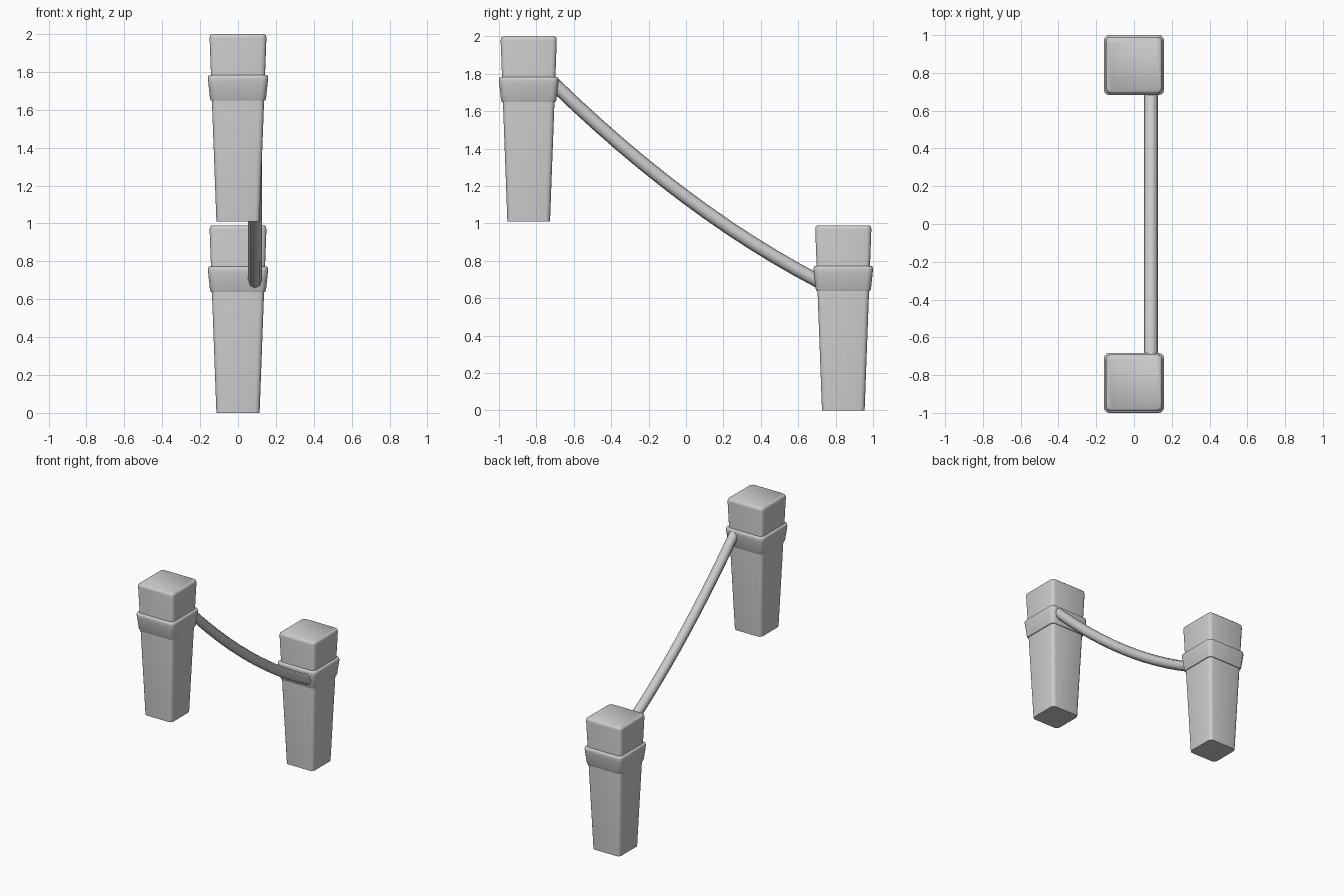
import bpy, bmesh, math

if "Cube" in bpy.data.objects:
    bpy.data.objects.remove(bpy.data.objects["Cube"])


def rounded_square(half, radius, seg=3):
    """Corner-rounded square outline, counter-clockwise."""
    c = half - radius
    pts = []
    for k, (sx, sy) in enumerate([(1, 1), (-1, 1), (-1, -1), (1, -1)]):
        for i in range(seg + 1):
            a = math.radians(90 * k + 90 * i / seg)
            pts.append((sx * c + radius * math.cos(a), sy * c + radius * math.sin(a)))
    return pts


def loft(name, profile, radius, loc, closed_ring=False):
    """Stack rounded squares of (half width, z); cap the ends or close into a ring."""
    bm = bmesh.new()
    rings = [[bm.verts.new((x, y, z)) for x, y in rounded_square(h, radius)]
             for h, z in profile]
    n = len(rings[0])
    pairs = list(zip(rings, rings[1:]))
    if closed_ring:
        pairs.append((rings[-1], rings[0]))
    else:
        bm.faces.new(rings[0][::-1])
        bm.faces.new(rings[-1])
    for a, b in pairs:
        for i in range(n):
            j = (i + 1) % n
            bm.faces.new((a[i], a[j], b[j], b[i]))
    bmesh.ops.recalc_face_normals(bm, faces=bm.faces)
    mesh = bpy.data.meshes.new(name)
    bm.to_mesh(mesh)
    bm.free()
    ob = bpy.data.objects.new(name, mesh)
    bpy.context.collection.objects.link(ob)
    ob.location = loc
    smooth(ob)
    return ob


def smooth(ob):
    bpy.ops.object.select_all(action='DESELECT')
    ob.select_set(True)
    bpy.context.view_layer.objects.active = ob
    bpy.ops.object.shade_smooth_by_angle(angle=math.radians(50))


# Tapered posts with a rope band each
POST = [(0.114, 0), (0.150, 0.968), (0.148, 0.982), (0.139, 0.99)]
BAND = [(0.135, 0.638), (0.143, 0.638), (0.148, 0.650), (0.157, 0.735),
        (0.159, 0.755), (0.157, 0.768), (0.150, 0.773), (0.135, 0.773)]
for label, y, z in (("upper", -0.841, 1.01), ("lower", 0.841, 0.0)):
    loft(label + "_post", POST, 0.025, (0, y, z))
    loft(label + "_band", BAND, 0.03, (0, y, z), closed_ring=True)

# Sagging rope between the bands
curve = bpy.data.curves.new("rope", 'CURVE')
curve.dimensions = '3D'
curve.bevel_depth = 0.036
curve.bevel_resolution = 2
curve.use_fill_caps = True
spline = curve.splines.new('POLY')
N = 12
spline.points.add(N)
for i, p in enumerate(spline.points):
    t = i / N
    p.co = (0.09, -0.71 + 1.42 * t, 1.75 - 1.06 * t - 0.32 * t * (1 - t), 1)
rope = bpy.data.objects.new("rope", curve)
bpy.context.collection.objects.link(rope)
bpy.ops.object.select_all(action='DESELECT')
rope.select_set(True)
bpy.context.view_layer.objects.active = rope
bpy.ops.object.convert(target='MESH')
smooth(bpy.context.view_layer.objects.active)
